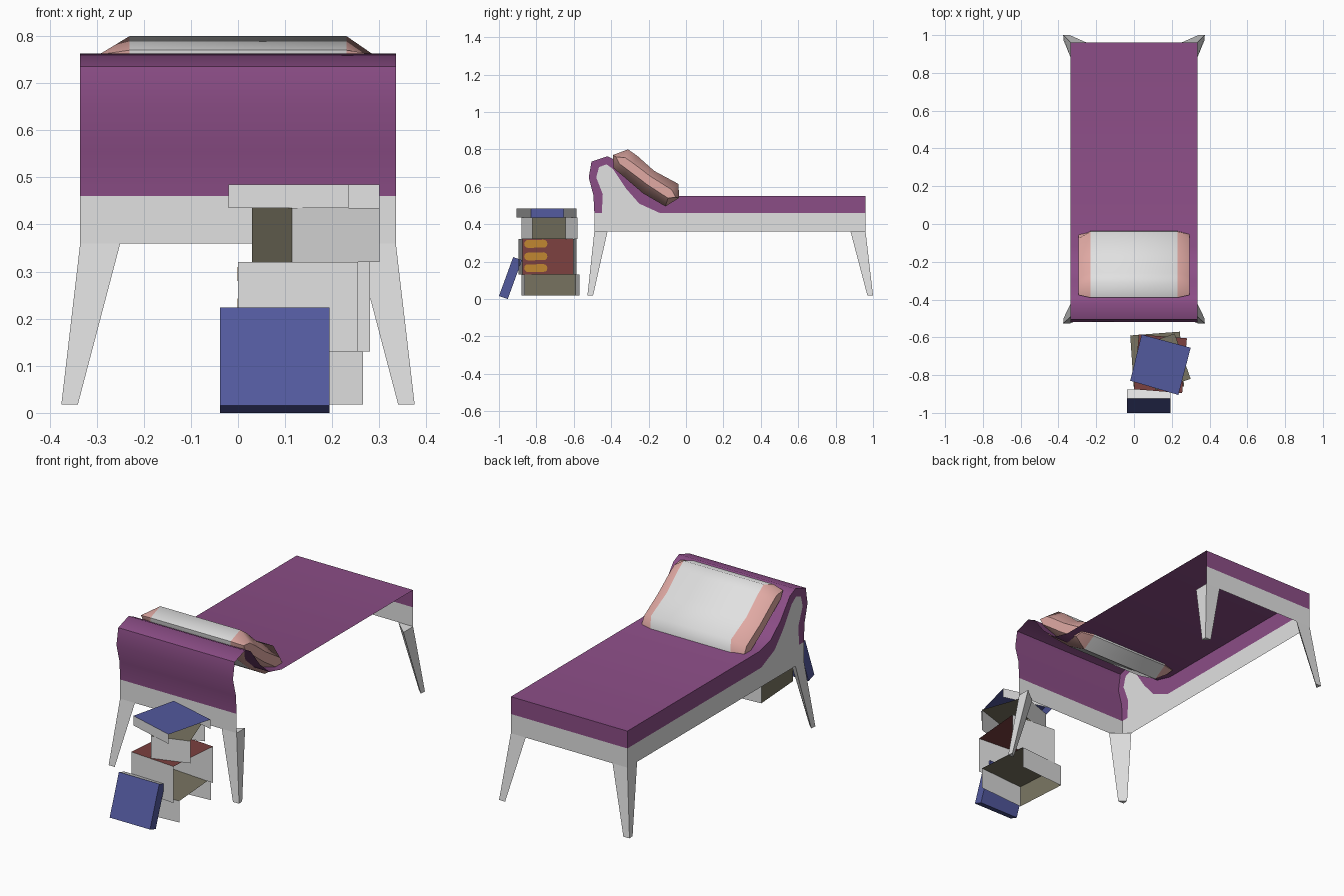
import bpy, bmesh, math
from mathutils import Vector

if "Cube" in bpy.data.objects:
    bpy.data.objects.remove(bpy.data.objects["Cube"])


def material(name, col):
    m = bpy.data.materials.new(name)
    m.diffuse_color = (*col, 1)
    m.use_nodes = True
    m.node_tree.nodes["Principled BSDF"].inputs["Base Color"].default_value = m.diffuse_color
    return m


PURPLE = material("purple_blanket", (0.26, 0.075, 0.24))
WHITE = material("off_white", (0.75, 0.75, 0.75))
PINK = material("pink", (0.75, 0.40, 0.37))
BLUE = material("blue_cover", (0.085, 0.10, 0.34))
OLIVE = material("olive_cover", (0.19, 0.175, 0.12))
RED = material("red_cover", (0.20, 0.052, 0.05))
ORANGE = material("orange_mark", (0.52, 0.24, 0.03))


def build(name, verts, faces, mats, idx=None, smooth=None):
    me = bpy.data.meshes.new(name)
    me.from_pydata([tuple(v) for v in verts], [], faces)
    for m in mats:
        me.materials.append(m)
    for i, p in enumerate(me.polygons):
        p.material_index = idx[i] if idx else 0
    bm = bmesh.new()
    bm.from_mesh(me)
    bmesh.ops.recalc_face_normals(bm, faces=bm.faces)
    bm.to_mesh(me)
    bm.free()
    if smooth:
        for p in me.polygons:
            p.use_smooth = True
        me.set_sharp_from_angle(angle=math.radians(smooth))
    ob = bpy.data.objects.new(name, me)
    bpy.context.collection.objects.link(ob)
    return ob


# Daybed outline in (y, z): outer blanket edge and the matching inner edge
W = 0.335
outer = [(-.49, .46), (-.495, .555), (-.52, .65), (-.505, .735), (-.42, .763), (-.375, .742),
         (-.30, .645), (-.22, .575), (-.12, .55), (.96, .55)]
inner = [(-.45, .46), (-.445, .56), (-.48, .65), (-.465, .705), (-.425, .72), (-.39, .695),
         (-.32, .59), (-.25, .51), (-.14, .46), (.96, .46)]
n = len(outer)

# Blanket: swept top, foot drop and the rim on the left side (right side is open)
v = [(-W, y, z) for y, z in outer] + [(W, y, z) for y, z in outer] + [(-W, y, z) for y, z in inner]
v.append((W, .96, .46))
f = [(i, i + 1, n + i + 1, n + i) for i in range(n - 1)]
f += [(i, i + 1, 2 * n + i + 1, 2 * n + i) for i in range(n - 1)]
f.append((n - 1, 2 * n - 1, 3 * n, 3 * n - 1))
build("blanket", v, f, [PURPLE], smooth=45)

# Frame: left side panel following the headrest, plus head and foot boards
side = [(-.49, .36), (.96, .36)] + inner[::-1] + [(-.49, .46)]
build("side_panel", [(-W, y, z) for y, z in side], [tuple(range(len(side)))], [WHITE])
for nm, y in (("head_board", -.49), ("foot_board", .96)):
    build(nm, [(-W, y, .36), (W, y, .36), (W, y, .46), (-W, y, .46)], [(0, 1, 2, 3)], [WHITE])

# Splayed, tapered three-sided legs at the corners
for nm, yt, yb, s, dt in (("front_leg", -.49, -.527, 1, .07), ("back_leg", .96, 1.0, -1, .08)):
    for side_nm, sx in (("left", -1), ("right", 1)):
        v = [(sx * .335, yt, .36), (sx * .25, yt, .36), (sx * .335, yt + s * dt, .36),
             (sx * .375, yb, .018), (sx * .34, yb, .018), (sx * .372, yb + s * .03, .018)]
        build(side_nm + "_" + nm, v,
              [(0, 1, 2), (3, 4, 5), (0, 1, 4, 3), (1, 2, 5, 4), (2, 0, 3, 5)], [WHITE])

# Pillow: white tube with flattened pink ends
sec = [(-.39, .77), (-.31, .80), (-.26, .765), (-.17, .685), (-.04, .615), (-.037, .54),
       (-.11, .495), (-.23, .565), (-.34, .66), (-.388, .70)]
c = Vector((-.215, .65))
u = Vector((.29, -.20)).normalized()
w = Vector((-u.y, u.x))


def ring(x, a, b):
    out = []
    for p in sec:
        d = Vector(p) - c
        q = c + u * d.dot(u) * a + w * d.dot(w) * b
        out.append((x, q.x, q.y))
    return out


k = len(sec)
v = ring(-.295, .92, .35) + ring(-.23, 1, 1) + ring(.23, 1, 1) + ring(.295, .92, .35)
f, idx = [], []
for r in range(3):
    for i in range(k):
        j = (i + 1) % k
        f.append((r * k + i, r * k + j, (r + 1) * k + j, (r + 1) * k + i))
        idx.append(0 if r == 1 else 1)
f += [tuple(range(k)), tuple(range(3 * k, 4 * k))]
build("pillow", v, f, [WHITE, PINK], idx + [1, 1], smooth=45)


# Stacked books: coloured spine (left) and top cover, pale front and back pages
def book(name, corners, z0, z1, mat):
    v = [(x, y, z0) for x, y in corners] + [(x, y, z1) for x, y in corners]
    build(name, v, [(4, 5, 6, 7), (3, 0, 4, 7), (0, 1, 5, 4), (2, 3, 7, 6)], [mat, WHITE], [0, 0, 1, 1])


book("bottom_book", [(0, -.88), (.265, -.86), (.243, -.57), (-.02, -.59)], .018, .13, OLIVE)
book("red_book", [(0, -.875), (.255, -.895), (.28, -.605), (.025, -.585)], .13, .32, RED)
book("third_book", [(.115, -.88), (.30, -.82), (.215, -.58), (.03, -.645)], .32, .435, OLIVE)
book("top_book", [(-.02, -.83), (.235, -.905), (.30, -.655), (.04, -.585)], .435, .485, BLUE)

# Orange rounded marks on the red spine
for i, zc in enumerate((.165, .228, .295)):
    pts = []
    for s in (-1, 1):
        for t in range(12):
            a = 2 * math.pi * t / 12
            ca, sa = math.cos(a), math.sin(a)
            y = -.803 + (.04 if ca > 0 else -.04) + .022 * ca
            pts.append((.025 * (y + .875) / .29 + s * .002, y, zc + .022 * sa))
    f = [tuple(range(12)), tuple(range(12, 24))]
    f += [(t, (t + 1) % 12, 12 + (t + 1) % 12, 12 + t) for t in range(12)]
    build("spine_mark_%d" % (i + 1), pts, f, [ORANGE])

# Book leaning against the stack, pale pages on top
q = [(-1.0, .016), (-.953, 0), (-.877, .208), (-.924, .224)]
v = [(-.038, y, z) for y, z in q] + [(.194, y, z) for y, z in q]
build("leaning_book", v, [(0, 1, 2, 3), (4, 5, 6, 7), (0, 1, 5, 4), (1, 2, 6, 5), (2, 3, 7, 6), (3, 0, 4, 7)],
      [BLUE, WHITE], [0, 0, 0, 0, 1, 0])
